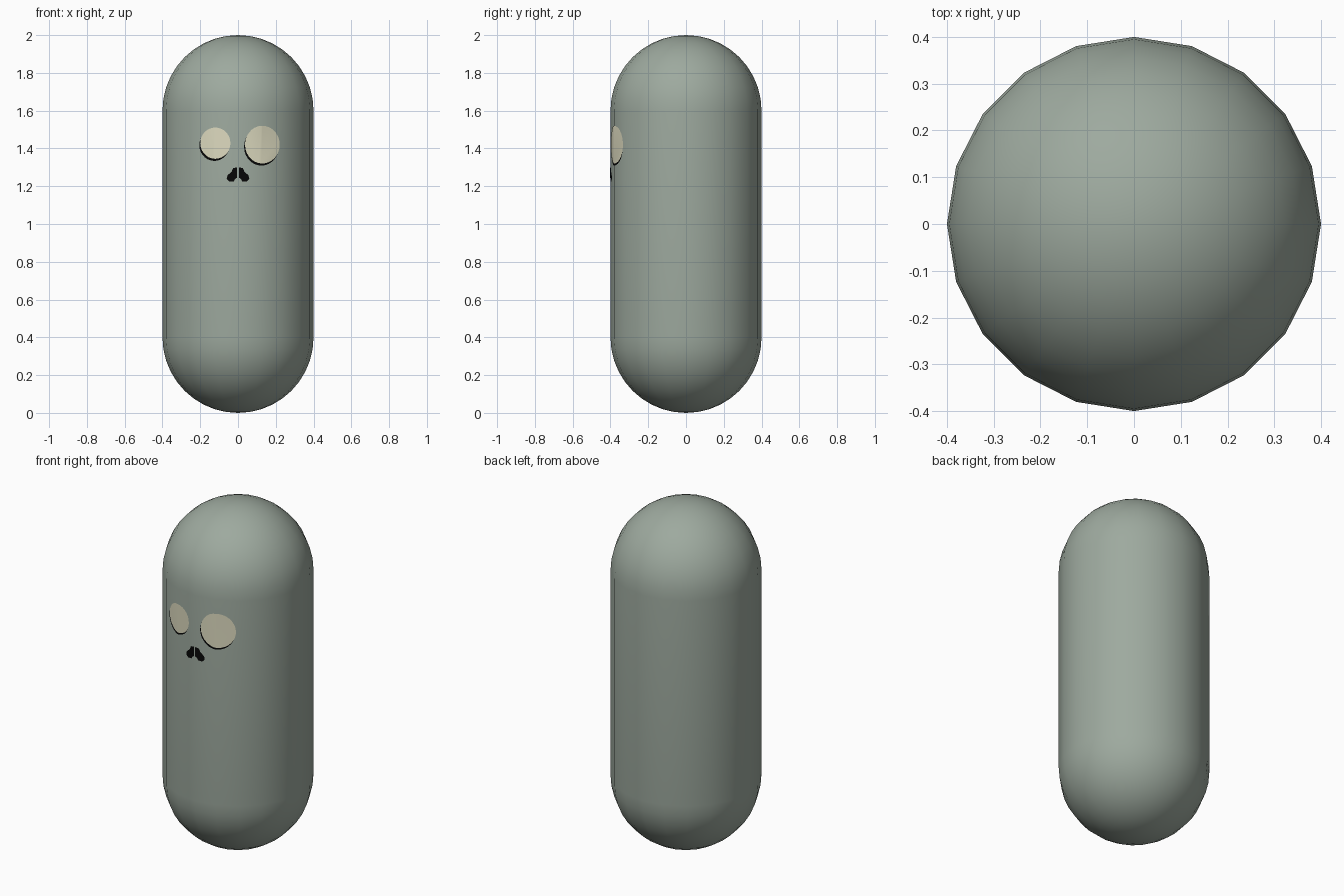
import bpy, bmesh, math
from math import sin, cos, pi

if "Cube" in bpy.data.objects:
    bpy.data.objects.remove(bpy.data.objects["Cube"])

SIDES, RADIUS, RINGS = 20, 0.4, 10


def material(name, rgb):
    m = bpy.data.materials.new(name)
    m.diffuse_color = (*rgb, 1)
    m.use_nodes = True
    m.node_tree.nodes["Principled BSDF"].inputs["Base Color"].default_value = m.diffuse_color
    return m


def make_object(name, bm, mat):
    me = bpy.data.meshes.new(name)
    bm.to_mesh(me)
    bm.free()
    me.materials.append(mat)
    for p in me.polygons:
        p.use_smooth = True
    ob = bpy.data.objects.new(name, me)
    bpy.context.collection.objects.link(ob)
    return ob


def front_y(x):
    """Depth of the faceted front wall at a given x."""
    step = 2 * pi / SIDES
    a = math.asin(min(abs(x), RADIUS) / RADIUS)
    k = math.floor(a / step + 1e-5)
    x0, x1 = RADIUS * sin(k * step), RADIUS * sin((k + 1) * step)
    y0, y1 = RADIUS * cos(k * step), RADIUS * cos((k + 1) * step)
    return -(y0 + (y1 - y0) * (abs(x) - x0) / (x1 - x0))


def plate(name, points, mat, lift):
    """Thin patch following the facets of the body."""
    bm = bmesh.new()
    bm.faces.new([bm.verts.new((x, 0, z)) for x, z in points])
    for k in range(-4, 5):
        geom = bm.verts[:] + bm.edges[:] + bm.faces[:]
        bmesh.ops.bisect_plane(bm, geom=geom, dist=1e-5, plane_no=(1, 0, 0),
                               plane_co=(RADIUS * sin(k * 2 * pi / SIDES), 0, 0))
    for v in bm.verts:
        v.co.y = front_y(v.co.x) - lift
    bm.normal_update()
    for f in bm.faces:
        if f.normal.y > 0:
            f.normal_flip()
    return make_object(name, bm, mat)


def ellipse(cx, cz, rx, rz, n=28):
    return [(cx + rx * cos(2 * pi * i / n), cz + rz * sin(2 * pi * i / n)) for i in range(n)]


skin = material("grey green skin", (0.34, 0.40, 0.345))
cream = material("cream eye", (0.72, 0.70, 0.52))
black = material("black", (0.002, 0.002, 0.002))

# Capsule body: lathed rings with rounded caps
profile = []
for centre, start in ((0.4, -pi / 2), (1.6, 0)):
    for i in range(RINGS + 1):
        a = start + pi / 2 * i / RINGS
        profile.append((RADIUS * cos(a), centre + RADIUS * sin(a)))
bm = bmesh.new()
rings = [[bm.verts.new((r * cos(2 * pi * j / SIDES), r * sin(2 * pi * j / SIDES), z))
          for j in range(SIDES)] for r, z in profile]
for a, b in zip(rings, rings[1:]):
    for j in range(SIDES):
        k = (j + 1) % SIDES
        bm.faces.new((a[j], a[k], b[k], b[j]))
bmesh.ops.remove_doubles(bm, verts=bm.verts, dist=1e-5)
bmesh.ops.recalc_face_normals(bm, faces=bm.faces)
make_object("body", bm, skin)

# Uneven eyes, each with a dark rim showing below
for side, cx, cz, rx, rz in (("left", -0.12, 1.428, 0.08, 0.083),
                             ("right", 0.129, 1.42, 0.092, 0.1)):
    plate(side + "_eye_rim", ellipse(cx - 0.005, cz - 0.011, rx, rz), black, 0.001)
    plate(side + "_eye", ellipse(cx, cz, rx, rz), cream, 0.003)

# Two mirrored nostrils
nostril = [(0.004, 1.30), (0.026, 1.296), (0.034, 1.277), (0.056, 1.257),
           (0.06, 1.238), (0.045, 1.224), (0.022, 1.226), (0.014, 1.24), (0.004, 1.245)]
for side, s in (("left", -1), ("right", 1)):
    plate(side + "_nostril", [(s * x, z) for x, z in nostril], black, 0.002)
